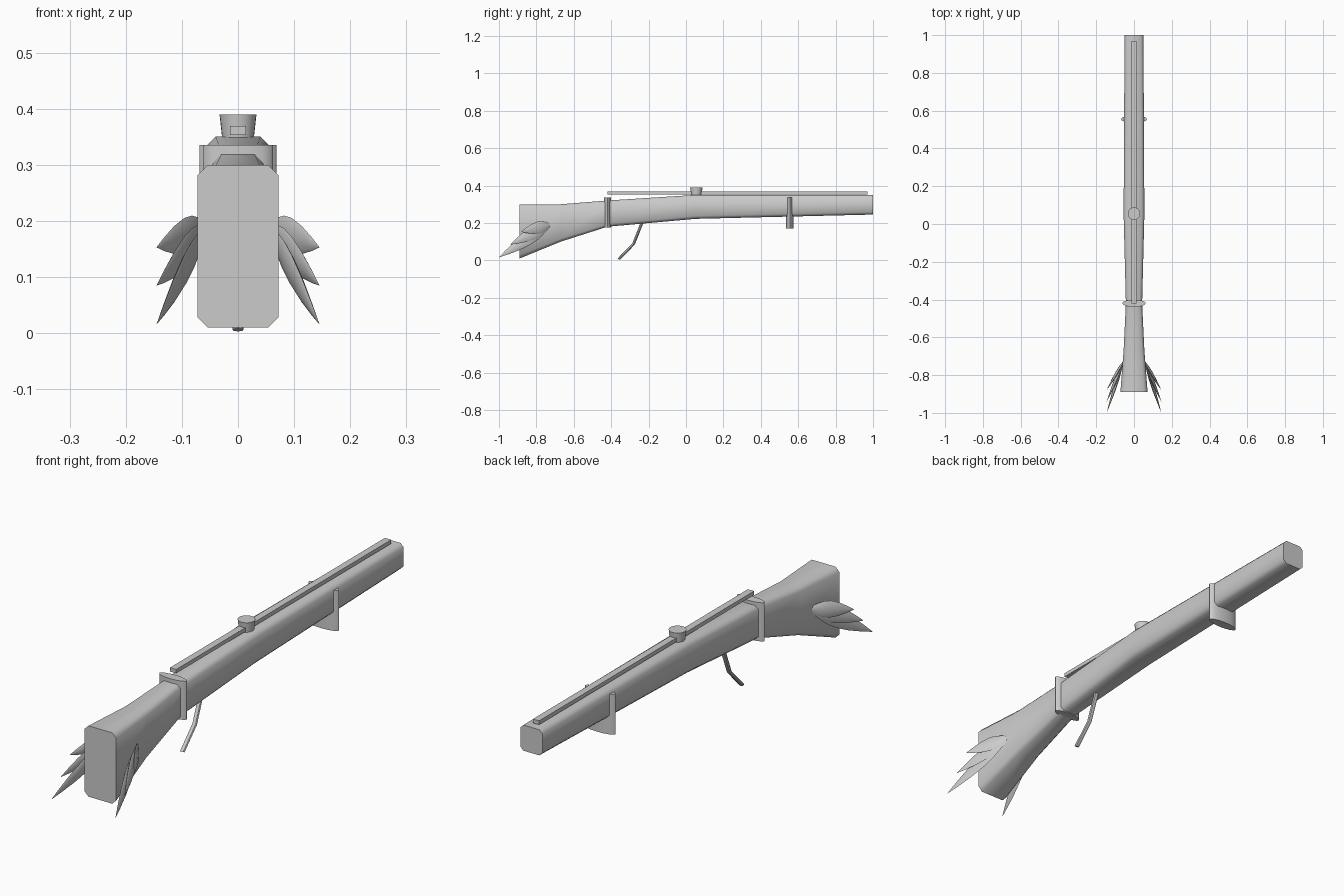
import bpy, bmesh, math
from mathutils import Vector

if "Cube" in bpy.data.objects:
    bpy.data.objects.remove(bpy.data.objects["Cube"])

grey = bpy.data.materials.new("plain grey")
grey.diffuse_color = (0.6, 0.6, 0.6, 1)
grey.use_nodes = True
grey.node_tree.nodes["Principled BSDF"].inputs["Base Color"].default_value = grey.diffuse_color


def loft(name, rings, angle=40):
    """Skin a list of equal-length closed rings and cap both ends."""
    bm = bmesh.new()
    loops = [[bm.verts.new(p) for p in r] for r in rings]
    n = len(loops[0])
    for a, b in zip(loops, loops[1:]):
        for i in range(n):
            j = (i + 1) % n
            bm.faces.new((a[i], a[j], b[j], b[i]))
    bm.faces.new(loops[0])
    bm.faces.new(loops[-1])
    bmesh.ops.recalc_face_normals(bm, faces=bm.faces)
    me = bpy.data.meshes.new(name)
    bm.to_mesh(me)
    bm.free()
    ob = bpy.data.objects.new(name, me)
    bpy.context.collection.objects.link(ob)
    me.materials.append(grey)
    bpy.ops.object.select_all(action='DESELECT')
    ob.select_set(True)
    bpy.context.view_layer.objects.active = ob
    bpy.ops.object.shade_smooth_by_angle(angle=math.radians(angle))
    return ob


def stock_ring(y, half, lo, hi, c):
    pts = [(half, lo + c), (half, hi - c), (half - c, hi), (c - half, hi),
           (-half, hi - c), (-half, lo + c), (c - half, lo), (half - c, lo)]
    return [(x, y, z) for x, z in pts]


def ellipse(cx, cy, z, rx, ry, n):
    return [(cx + rx * math.cos(2 * math.pi * i / n),
             cy + ry * math.sin(2 * math.pi * i / n), z) for i in range(n)]


# Stock and barrel in one body: y, half width, bottom, top, chamfer
sections = [(-0.89, 0.072, 0.01, 0.30, 0.018), (-0.67, 0.055, 0.10, 0.30, 0.016),
            (-0.42, 0.043, 0.18, 0.32, 0.014), (0.05, 0.055, 0.222, 0.35, 0.015),
            (1.0, 0.05, 0.245, 0.35, 0.014)]
loft("stock", [stock_ring(*s) for s in sections], 50)

# Straight rod along the top
loft("top_rod", [[(x, y, z) for x, z in ((-.014, .353), (.014, .353), (.014, .369), (-.014, .369))]
                 for y in (-0.42, 0.97)])

# Knob
loft("knob", [ellipse(0, 0.055, 0.345, 0.028, 0.028, 24),
              ellipse(0, 0.055, 0.39, 0.033, 0.033, 24)])

# Oval bands
for name, y, rx, ry, lo in (("rear_band", -0.42, 0.062, 0.019, 0.177),
                            ("front_band", 0.555, 0.069, 0.02, 0.17)):
    loft(name, [ellipse(0, y, lo, rx, ry, 16), ellipse(0, y, 0.335, rx, ry, 16)])

# Bent trigger lever
lever = [(-0.232, 0.21), (-0.28, 0.088), (-0.36, 0.006)]
loft("trigger", [[(0.01 * math.cos(a), y + 0.007 * math.sin(a), z - 0.003 * math.sin(a))
                  for a in (math.pi * k / 4 for k in range(8))] for y, z in lever])

# Feathers: three pointed leaves per side
outline = [(0, 0.15), (0.12, 0.6), (0.3, 0.95), (0.45, 1), (0.65, 0.78), (0.85, 0.38), (1, 0.01)]
for side, s in (("left", -1), ("right", 1)):
    for i, (ty, tz) in enumerate(((-0.88, 0.153), (-0.94, 0.085), (-1.0, 0.016))):
        base = Vector((s * 0.055, -0.725, 0.19))
        tip = Vector((s * 0.145, ty, tz))
        d = (tip - base).normalized()
        wide = d.cross(Vector((s, 0, 0))).normalized()
        thin = d.cross(wide)
        rings = []
        for t, w in outline:
            p = base.lerp(tip, t)
            rings.append([p + wide * 0.033 * w * math.cos(a) + thin * 0.007 * w * math.sin(a)
                          for a in (math.pi * k / 4 for k in range(8))])
        loft(f"{side}_feather_{i + 1}", rings, 60)
